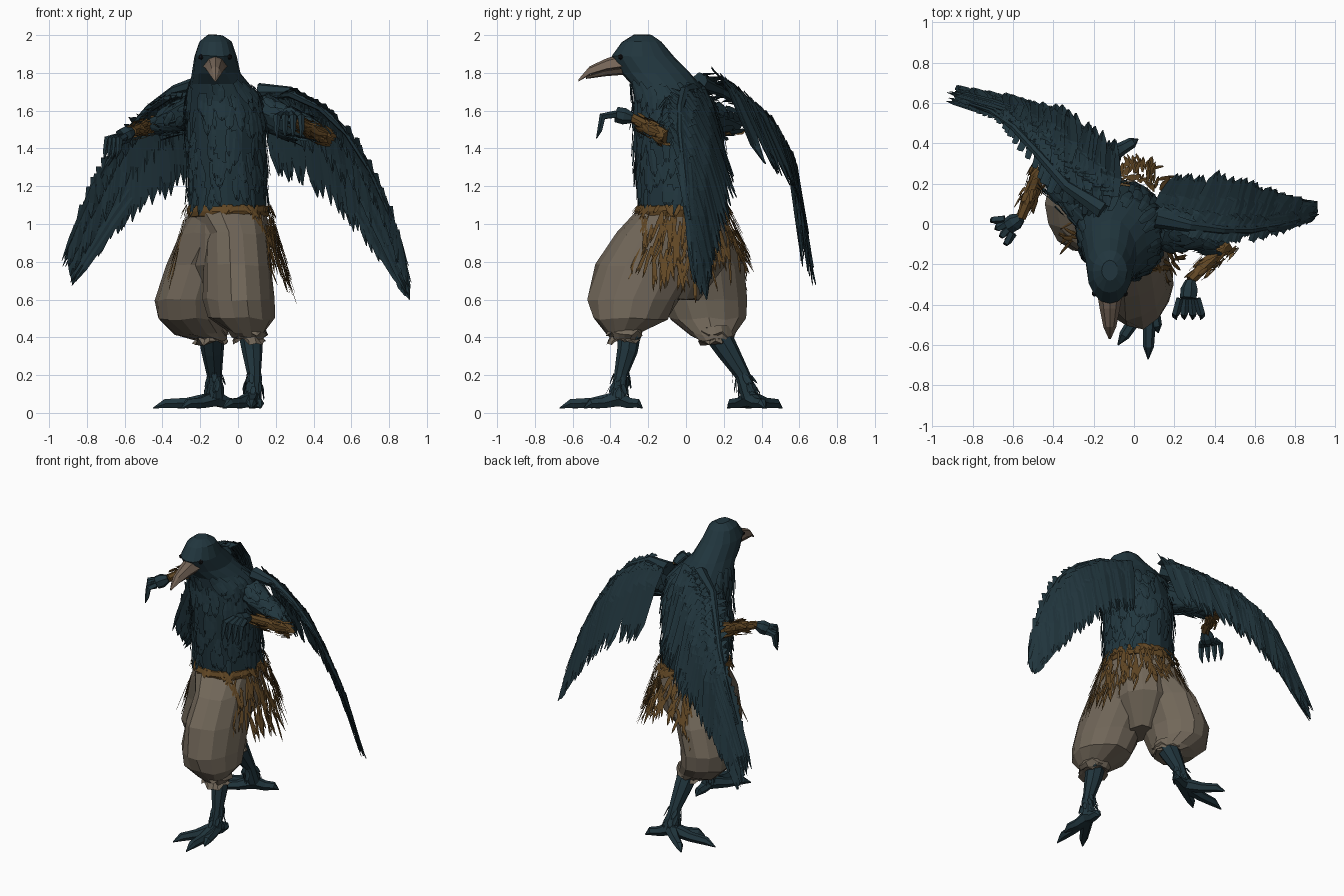
import bpy, bmesh, math, random
from mathutils import Vector as V

random.seed(4)
R = random.uniform
cube = bpy.data.objects.get("Cube")
if cube:
    bpy.data.objects.remove(cube, do_unlink=True)


def material(name, rgb):
    m = bpy.data.materials.new(name)
    m.use_nodes = True
    m.diffuse_color = (*rgb, 1)
    m.node_tree.nodes["Principled BSDF"].inputs["Base Color"].default_value = (*rgb, 1)
    return m


TEAL = material("dark teal plumage", (0.015, 0.036, 0.047))
CLOTH = material("taupe cloth", (0.165, 0.135, 0.1))
HORN = material("horn brown", (0.175, 0.128, 0.095))
BROWN = material("rust brown feathers", (0.12, 0.063, 0.018))
BLACK = material("black", (0.006, 0.006, 0.007))


def finish(name, bm, mat, solid=True):
    if solid:
        bmesh.ops.recalc_face_normals(bm, faces=bm.faces)
    me = bpy.data.meshes.new(name)
    bm.to_mesh(me)
    bm.free()
    me.materials.append(mat)
    bpy.context.collection.objects.link(bpy.data.objects.new(name, me))


def skin(name, rings, mat):
    """Bridge rings of points and cap both ends."""
    bm = bmesh.new()
    rows = [[bm.verts.new(p) for p in ring] for ring in rings]
    n = len(rows[0])
    for a, b in zip(rows, rows[1:]):
        for i in range(n):
            j = (i + 1) % n
            bm.faces.new((a[i], a[j], b[j], b[i]))
    bm.faces.new(rows[0])
    bm.faces.new(rows[-1])
    finish(name, bm, mat)


def loft(name, rings, mat, n=14, rough=0.0):
    """Stack of level ellipses (x, y, z, rx, ry)."""
    def ring(x, y, z, rx, ry):
        for i in range(n):
            a, k = math.tau * i / n, 1 + R(-rough, rough)
            yield V((x + rx * k * math.cos(a), y + ry * k * math.sin(a), z + R(-rough, rough) * 0.2))
    skin(name, [list(ring(*r)) for r in rings], mat)


def tube(name, pts, mat, n=7):
    """Tapering tube through points (x, y, z, radius)."""
    c = [V(p[:3]) for p in pts]
    whole = (c[-1] - c[0]).normalized()
    ref = V((1, 0.1, 0)) if abs(whole.z) > 0.7 else V((0, 0, 1))
    rings = []
    for i, p in enumerate(pts):
        t = (c[min(i + 1, len(c) - 1)] - c[max(i - 1, 0)]).normalized()
        a = t.cross(ref).normalized()
        b = t.cross(a)
        rings.append([c[i] + p[3] * (a * math.cos(math.tau * k / n) + b * math.sin(math.tau * k / n))
                      for k in range(n)])
    skin(name, rings, mat)


def along(pts, u):
    """Point at fraction u of a polyline."""
    s = u * (len(pts) - 1)
    i = max(0, min(int(s), len(pts) - 2))
    return V(pts[i]).lerp(V(pts[i + 1]), s - i)


def feather(bm, surf, start, end, width, lift):
    """Pointed blade lying along a surface."""
    e = 0.02
    rows = []
    for t, w in ((0, 0.55), (0.35, 1), (0.8, 0.75), (1, 0.06)):
        u, v = (start[k] + (end[k] - start[k]) * t for k in (0, 1))
        p = surf(u, v)
        du, dv = surf(u + e, v) - p, surf(u, v + e) - p
        nrm = du.cross(dv).normalized()
        d = du * (end[0] - start[0]) + dv * (end[1] - start[1])
        side = d.cross(nrm).normalized() * width * w
        p = p + nrm * lift * (0.4 + t)
        rows.append((bm.verts.new(p - side), bm.verts.new(p + nrm * width * 0.15), bm.verts.new(p + side)))
    for a, b in zip(rows, rows[1:]):
        bm.faces.new((a[0], a[1], b[1], b[0]))
        bm.faces.new((a[1], a[2], b[2], b[1]))


# Head, neck and torso in one skin
BODY = [(-.12, -.23, 2.0, .04, .05), (-.12, -.235, 1.965, .085, .105), (-.12, -.23, 1.89, .112, .165),
        (-.115, -.16, 1.8, .13, .185), (-.095, -.11, 1.74, .16, .18), (-.07, -.07, 1.66, .2, .2),
        (-.06, -.04, 1.5, .21, .235), (-.06, -.035, 1.3, .205, .23), (-.055, -.03, 1.07, .205, .22)]
loft("head_and_torso", BODY, TEAL, 16, 0.015)


def body(a, z):
    for r, s in zip(BODY, BODY[1:]):
        if z >= s[2] or s is BODY[-1]:
            x, y, _, rx, ry = V(r).lerp(V(s), (r[2] - z) / (r[2] - s[2]))
            return V((x + rx * math.cos(a), y + ry * math.sin(a), z))


bm = bmesh.new()
for i in range(240):
    a, z = R(0, math.tau), R(1.16, 1.76)
    feather(bm, body, (a, z), (a + R(-.15, .15), z - R(.08, .15)), R(.014, .03), R(.004, .018))
finish("body_feathers", bm, TEAL, False)

# Beak: upper and lower halves, with eyes
def beak(name, stations):
    shape = [(-1, 0), (-.6, .75), (0, 1), (.6, .75), (1, 0), (0, -.15)]
    skin(name, [[V((-.12 + w * x, y, z + h * k)) for x, k in shape] for y, z, w, h in stations], HORN)


beak("upper_beak", [(-.33, 1.835, .065, .07), (-.42, 1.822, .05, .055), (-.51, 1.795, .032, .04),
                    (-.57, 1.755, .005, .01)])
beak("lower_beak", [(-.33, 1.825, .055, -.035), (-.43, 1.81, .04, -.028), (-.53, 1.78, .012, -.012)])
for side, name in ((1, "left_eye"), (-1, "right_eye")):
    bm = bmesh.new()
    bmesh.ops.create_icosphere(bm, subdivisions=1, radius=0.016)
    bmesh.ops.translate(bm, verts=bm.verts, vec=(-.12 + side * .075, -.345, 1.885))
    finish(name, bm, BLACK)

# Wings: leading edge, trailing edge and a bulge between them
WINGS = {
    "left": ([(.1, .0, 1.66), (.3, -.05, 1.69), (.5, -.07, 1.58), (.65, -.05, 1.4), (.8, 0, 1.1), (.91, .04, .74)],
             [(.06, .2, 1.4), (.25, .235, 1.24), (.44, .24, 1.16), (.6, .19, 1.0), (.74, .14, .83), (.89, .1, .62)],
             V((.03, .03, .15))),
    "right": ([(-.18, .04, 1.68), (-.4, .18, 1.65), (-.55, .39, 1.54), (-.68, .53, 1.38), (-.8, .58, 1.14), (-.92, .62, .85)],
              [(0, .26, 1.44), (-.14, .43, 1.32), (-.33, .56, 1.2), (-.52, .61, 1.08), (-.7, .645, .9), (-.86, .67, .7)],
              V((.03, .03, .23))),
}
for name, (lead, trail, bulge) in WINGS.items():
    flip = 1 if name == "left" else -1

    def wing(u, v):
        p = along(lead, u).lerp(along(trail, u), v)
        return p + bulge * math.sin(math.pi * max(0, min(v, 1)) ** .75) * max(0, 1 - u)

    bm = bmesh.new()
    # overlapping rows: flight feathers, then two rows of coverts
    for count, v0, v1, reach, w, lift in ((36, .3, 1.05, .14, .036, -.006), (38, .12, .72, .13, .03, .006),
                                          (42, -.04, .4, .1, .026, .014)):
        for i in range(count):
            u = i / (count - 1) * 0.9
            tip = min(u + reach * R(.8, 1.2), 1.02)
            feather(bm, wing, (u, v0 + R(-.05, .05)), (tip, v1 + R(-.06, .04)),
                    w * R(.85, 1.15), flip * -lift + R(-.005, .005))
    # long primaries run out to the wing tip
    for i in range(9):
        v = i / 8
        feather(bm, wing, (.62, v * .8 + .05), (1.03 - .06 * R(0, 1), v), .022, R(-.012, .012))
    finish(name + "_wing_feathers", bm, TEAL, False)

    tube(name + "_wing_bone", [(*(wing(u / 6, .08) - V((0, 0, .01))), r) for u, r in
                               zip(range(6), (.05, .03, .022, .018, .014, .01))], TEAL)

# Arms with feathered shoulders, ragged sleeves and clawed hands
ARMS = {
    "left": [(.12, -.03, 1.6), (.46, -.1, 1.46), (.28, -.28, 1.56), (.27, -.37, 1.58), (0, -.09, -.11)],
    "right": [(-.22, .06, 1.6), (-.46, .27, 1.52), (-.56, .03, 1.49), (-.62, -.01, 1.46), (-.05, -.03, -.1)],
}
for name, (shoulder, elbow, wrist, knuckle, reach) in ARMS.items():
    upper = [shoulder, elbow]
    tube(name + "_upper_arm", [(*along(upper, t), r) for t, r in ((0, .1), (.35, .075), (1, .035))], TEAL)
    tube(name + "_forearm", [(*elbow, .038), (*wrist, .026)], BROWN)
    tube(name + "_hand", [(*wrist, .026), (*along([wrist, knuckle], .5), .045), (*knuckle, .042)], TEAL)
    k, r = V(knuckle), V(reach)
    spread = r.cross(V((0, 0, 1))).normalized()
    for i in range(4):
        s = spread * (i - 1.5)
        out = V((r.x, r.y, 0))
        tube(f"{name}_finger_{i + 1}", [(*(k + s * .027), .021), (*(k + s * .042 + out * .7 + r * .1), .02),
                                        (*(k + s * .045 + r * .75 + out * .2), .014), (*(k + s * .04 + r * 1.15), .003)],
             TEAL, 5)

    def sleeve(ends, radius):
        axis = (V(ends[1]) - V(ends[0])).normalized()
        x = axis.cross(V((0, 0, 1))).normalized()
        return lambda a, t: along(ends, t) + (x * math.cos(a) + axis.cross(x) * math.sin(a)) * radius * (1 - t * .3)

    for part, surf, count, size, mat in (("sleeve", sleeve([elbow, wrist], .052), 75, .011, BROWN),
                                         ("shoulder", sleeve(upper, .1), 60, .022, TEAL)):
        bm = bmesh.new()
        for i in range(count):
            a, t = R(0, math.tau), R(-.1, .72)
            feather(bm, surf, (a, t), (a + R(-.6, .6), t + R(.18, .32)), size * R(.7, 1.2), R(-.025, .012))
        finish(f"{name}_{part}_feathers", bm, mat, False)

# Baggy trousers with gathered cuffs
WAIST = (-.05, -.03, 1.07, .205, .225)
loft("trouser_seat", [WAIST, (-.05, -.03, .95, .2, .25), (-.06, -.03, .78, .19, .24), (-.08, -.05, .6, .08, .12)],
     CLOTH, 14, .03)
loft("left_trouser_leg", [WAIST, (-.01, -.1, .95, .165, .27), (0, -.2, .78, .175, .275), (.005, -.28, .6, .185, .24),
                          (.02, -.3, .5, .175, .2), (.045, -.33, .43, .1, .1), (.05, -.32, .4, .08, .085)],
     CLOTH, 14, .045)
loft("right_trouser_leg", [WAIST, (-.12, .01, .95, .19, .22), (-.21, .08, .78, .175, .225), (-.265, .1, .6, .178, .228),
                           (-.26, .12, .5, .17, .205), (-.2, .14, .42, .14, .125), (-.15, .15, .39, .09, .1)],
     CLOTH, 14, .045)
for name, x, y in (("left_cuff", .06, -.325), ("right_cuff", -.15, .155)):
    loft(name, [(x, y, z, r, r) for z, r in ((.45, .085), (.42, .098), (.395, .075), (.375, .09))], CLOTH, 16, .1)

# Belt and feather skirt around the sides and back
loft("belt", [(-.053, -.03, 1.095, .212, .23), (-.053, -.03, 1.07, .222, .242), (-.053, -.03, 1.04, .214, .235)],
     BROWN, 16, .02)


def skirt(a, z):
    d = 1.08 - z
    return V((-.05 + (.222 + d * .23) * math.cos(a), -.015 + (.24 + d * .38) * math.sin(a), z))


bm = bmesh.new()
for i in range(270):
    a = R(-1.05, 3.4)
    drop = .1 + .1 * abs(math.cos(a))
    z = R(.98 - drop, 1.07)
    feather(bm, skirt, (a, z), (a + R(-.15, .15), z - drop * R(.7, 1.1)), R(.006, .012), R(.0, .02))
for i in range(60):
    a = R(0, math.tau)
    feather(bm, skirt, (a, 1.1), (a + R(-.3, .3), R(1.02, 1.06)), .012, R(.004, .016))
finish("skirt_feathers", bm, BROWN, False)

# Legs and clawed feet
LEGS = {
    "left": ([(.065, -.3, .42, .062), (.075, -.31, .33, .055), (.085, -.345, .2, .036), (.08, -.36, .08, .045)],
             [(.07, -.67), (-.08, -.6), (.12, -.54), (.085, -.23)]),
    "right": ([(-.14, .165, .42, .07), (-.135, .22, .33, .06), (-.125, .3, .2, .04), (-.12, .34, .08, .047)],
              [(-.45, .32), (-.32, .51), (-.3, .22), (.02, .42)]),
}
for name, (leg, toes) in LEGS.items():
    tube(name + "_leg", leg, TEAL, 8)
    ankle = V((*leg[-1][:2], .075))
    for i, xy in enumerate(toes):
        tip = V((*xy, .025))
        mid, far = ankle.lerp(tip, .45), ankle.lerp(tip, .8)
        tube(f"{name}_toe_{i + 1}", [(*ankle, .045), (mid.x, mid.y, .052, .032), (far.x, far.y, .05, .027), (*tip, .003)],
             TEAL, 6)

    def shin(a, t):
        x, y, z = along([p[:3] for p in leg], t)
        r = .036 + .03 * max(0, t - .6)
        return V((x + r * math.cos(a), y + r * math.sin(a), z))

    bm = bmesh.new()
    for i in range(40):
        a, t = R(0, math.tau), R(.6, .88)
        feather(bm, shin, (a, t), (a + R(-.4, .4), t + .16), .014, R(-.022, .022))
    finish(name + "_ankle_feathers", bm, TEAL, False)
